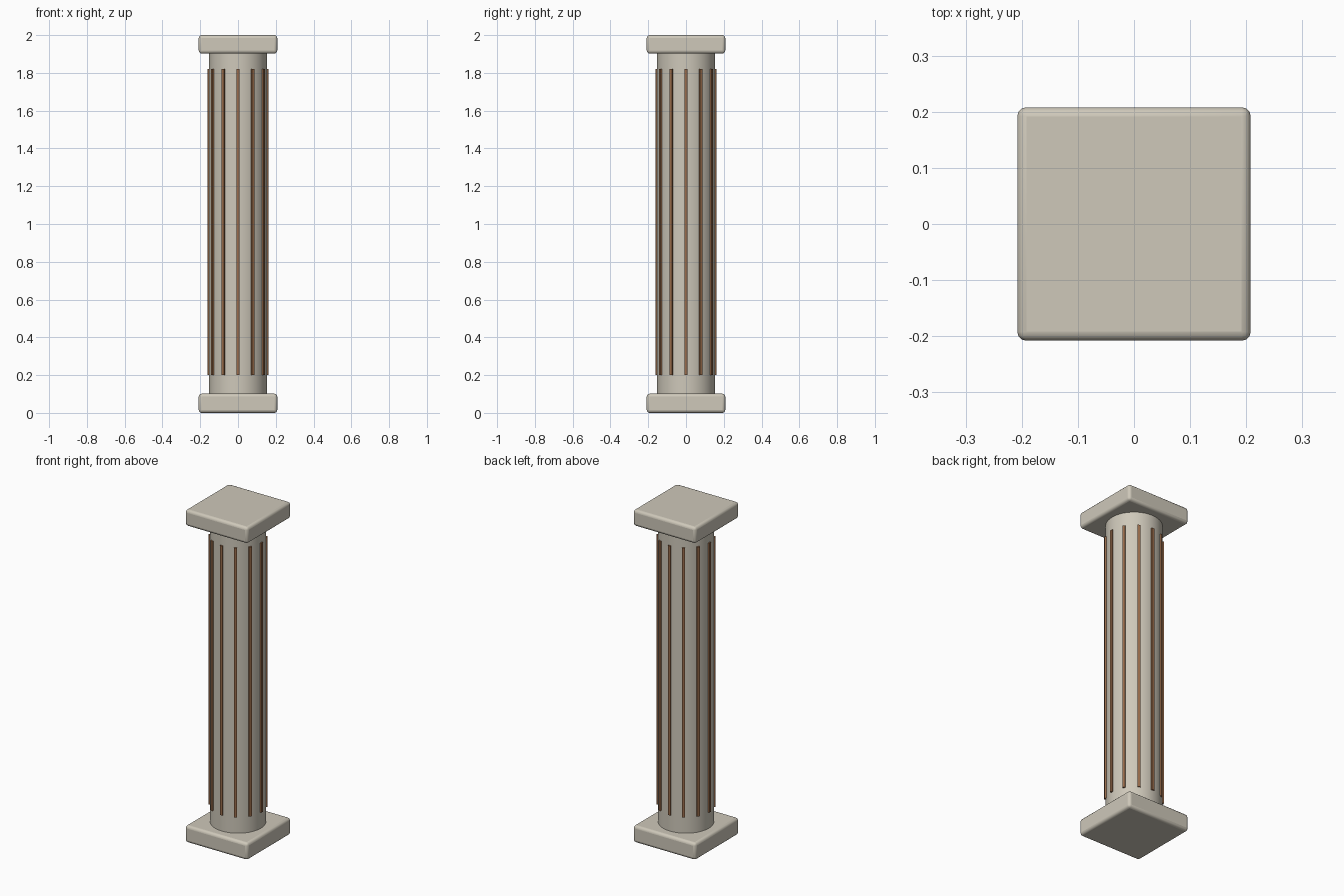
import bpy, math

if "Cube" in bpy.data.objects:
    bpy.data.objects.remove(bpy.data.objects["Cube"])


def material(name, rgb):
    m = bpy.data.materials.new(name)
    m.diffuse_color = (*rgb, 1)
    m.use_nodes = True
    m.node_tree.nodes["Principled BSDF"].inputs["Base Color"].default_value = m.diffuse_color
    return m


stone = material("warm_stone", (0.62, 0.58, 0.49))
copper = material("copper_brown", (0.32, 0.15, 0.07))


def box(name, size, loc, mat, bevel=0, angle=0):
    bpy.ops.mesh.primitive_cube_add(size=1, location=loc, rotation=(0, 0, angle))
    ob = bpy.context.object
    ob.name = name
    ob.scale = size
    bpy.ops.object.transform_apply(location=False, rotation=False, scale=True)
    ob.data.materials.append(mat)
    if bevel:
        mod = ob.modifiers.new("rounded_edges", 'BEVEL')
        mod.width = bevel
        mod.segments = 3
        bpy.ops.object.shade_smooth_by_angle(angle=math.radians(40))
    return ob


# Square slabs at the foot and the head
box("base_slab", (0.416, 0.416, 0.102), (0, 0, 0.051), stone, 0.016)
box("top_slab", (0.416, 0.416, 0.098), (0, 0, 1.951), stone, 0.016)

# Round shaft
bpy.ops.mesh.primitive_cylinder_add(vertices=48, radius=0.153, depth=1.84, location=(0, 0, 1))
shaft = bpy.context.object
shaft.name = "shaft"
shaft.data.materials.append(stone)
bpy.ops.object.shade_smooth_by_angle(angle=math.radians(40))

# Twelve thin vertical strips set into the shaft
for i in range(12):
    a = i * math.tau / 12
    box(f"strip_{i + 1}", (0.016, 0.016, 1.62),
        (0.153 * math.cos(a), 0.153 * math.sin(a), 1.01), copper, angle=a)
